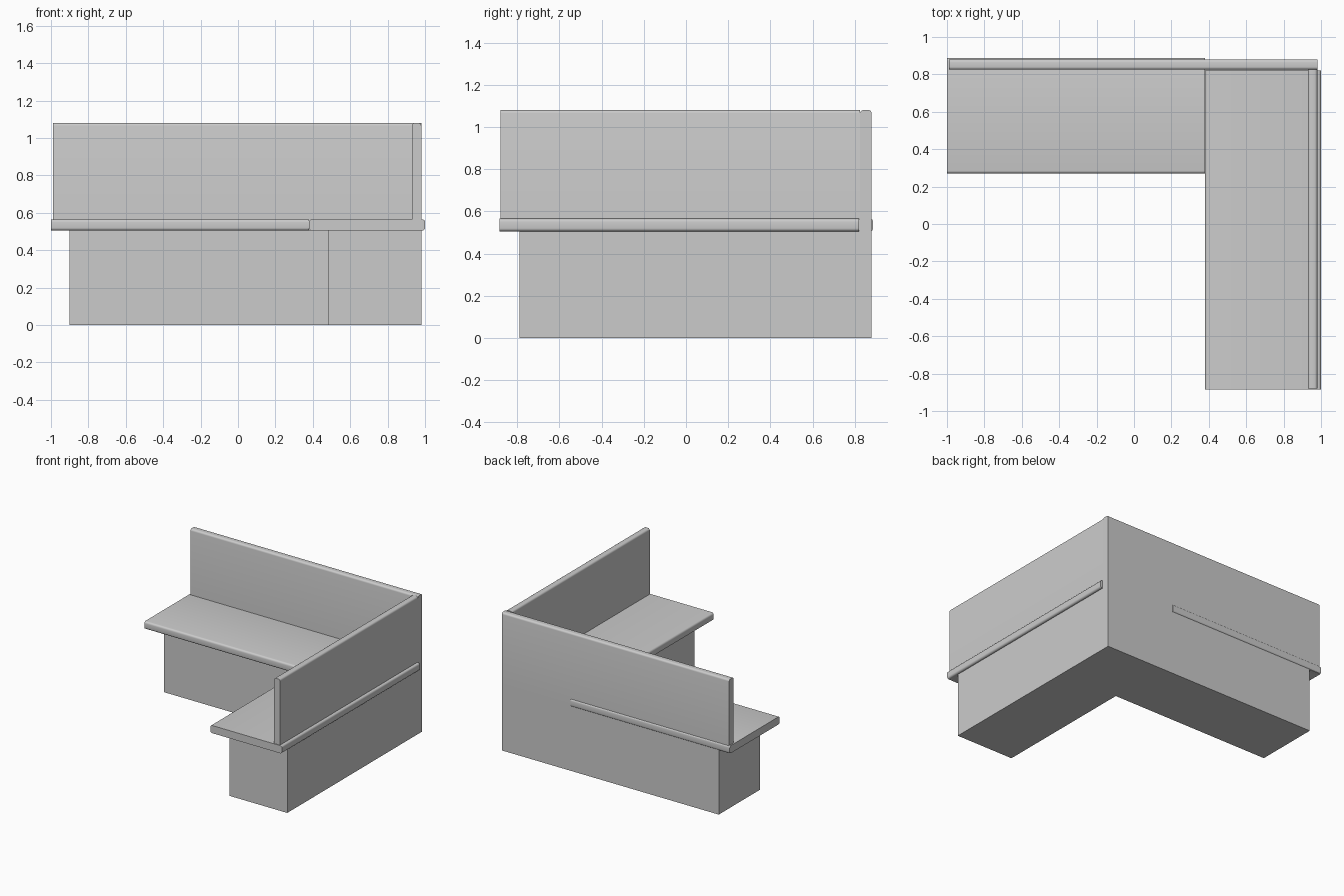
import bpy, bmesh

if "Cube" in bpy.data.objects:
    bpy.data.objects.remove(bpy.data.objects["Cube"])


def prism(name, points, axis, lo, hi, rounded=(), radius=0.015):
    """Extrude a 2D profile along an axis, rounding the chosen profile corners."""
    def place(p, t):
        co = list(p)
        co.insert(axis, t)
        return co

    bm = bmesh.new()
    a = [bm.verts.new(place(p, lo)) for p in points]
    b = [bm.verts.new(place(p, hi)) for p in points]
    bm.faces.new(a)
    bm.faces.new(b)
    n = len(points)
    for i in range(n):
        j = (i + 1) % n
        bm.faces.new((a[i], a[j], b[j], b[i]))
    edges = [bm.edges.get((a[i], b[i])) for i in rounded]
    if edges:
        bmesh.ops.bevel(bm, geom=edges, offset=radius, segments=4,
                        profile=0.5, affect='EDGES')
    bmesh.ops.recalc_face_normals(bm, faces=bm.faces)
    mesh = bpy.data.meshes.new(name)
    bm.to_mesh(mesh)
    bm.free()
    obj = bpy.data.objects.new(name, mesh)
    bpy.context.collection.objects.link(obj)
    if edges:
        bpy.ops.object.select_all(action='DESELECT')
        obj.select_set(True)
        bpy.context.view_layer.objects.active = obj
        bpy.ops.object.shade_smooth_by_angle(angle=0.6)
    return obj


def rect(u0, u1, v0, v1):
    return [(u0, v0), (u1, v0), (u1, v1), (u0, v1)]


X, Y, Z = 0, 1, 2
BASE_TOP, SEAT_TOP, TOP = 0.505, 0.565, 1.08
ALL, UPPER = (0, 1, 2, 3), (2, 3)

# L-shaped plinth
prism("base", [(-0.90, 0.37), (0.48, 0.37), (0.48, -0.79),
               (0.98, -0.79), (0.98, 0.88), (-0.90, 0.88)], Z, 0, BASE_TOP)

# Seat slabs, rounded along their long edges and poking past the backrests
prism("back_seat", rect(0.27, 0.887, BASE_TOP, SEAT_TOP), X, -1.0, 0.38, ALL)
prism("side_seat", rect(0.38, 1.0, BASE_TOP, SEAT_TOP), Y, -0.885, 0.82, ALL)

# Backrest panels, rounded along the top
prism("back_backrest", rect(0.825, 0.88, BASE_TOP, TOP), X, -0.99, 0.98, UPPER)
prism("side_backrest", rect(0.93, 0.98, BASE_TOP, TOP), Y, -0.88, 0.825, UPPER)
